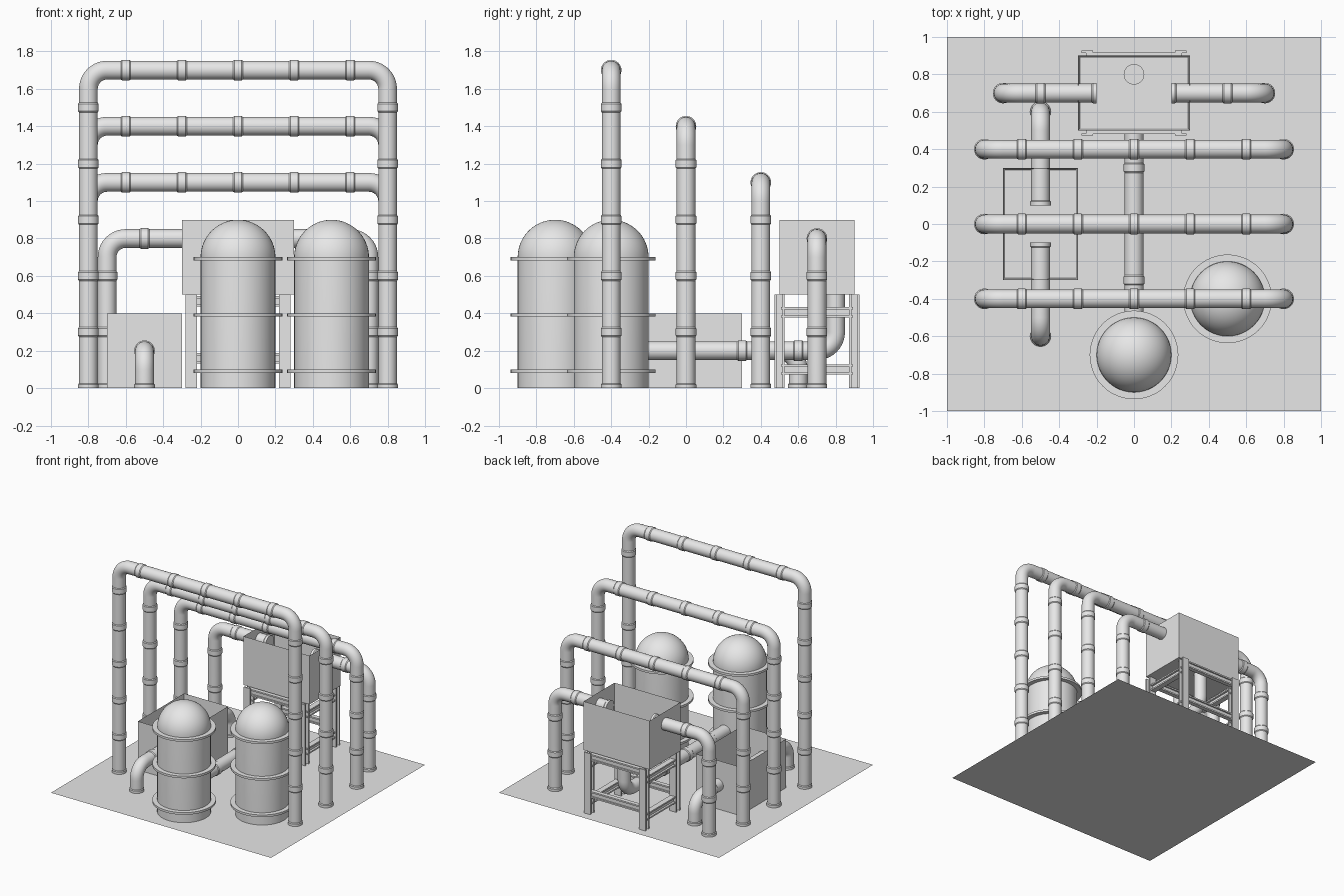
import bpy, bmesh, math
from mathutils import Vector

if "Cube" in bpy.data.objects:
    bpy.data.objects.remove(bpy.data.objects["Cube"])

grey = bpy.data.materials.new("light_grey")
grey.diffuse_color = (0.8, 0.8, 0.8, 1)
grey.use_nodes = True
grey.node_tree.nodes["Principled BSDF"].inputs["Base Color"].default_value = grey.diffuse_color
R, BEND, SIDES = 0.05, 0.1, 32


def finish(bm, name, smooth=False):
    bmesh.ops.recalc_face_normals(bm, faces=bm.faces)
    me = bpy.data.meshes.new(name)
    bm.to_mesh(me)
    bm.free()
    ob = bpy.data.objects.new(name, me)
    bpy.context.collection.objects.link(ob)
    me.materials.append(grey)
    if smooth:
        bpy.ops.object.select_all(action='DESELECT')
        ob.select_set(True)
        bpy.context.view_layer.objects.active = ob
        bpy.ops.object.shade_smooth_by_angle(angle=math.radians(35))
    return ob


def box(bm, lo, hi):
    lo, hi = Vector(lo), Vector(hi)
    vs = bmesh.ops.create_cube(bm, size=1)["verts"]
    for v in vs:
        v.co = Vector([(lo[i] + hi[i]) / 2 + v.co[i] * (hi[i] - lo[i]) for i in range(3)])


def tube(bm, stations, side, sides=SIDES):
    """Sweep circles through (centre, tangent, radius); side is normal to the path plane."""
    rings = []
    for c, t, r in stations:
        up = side.cross(t)
        rings.append([bm.verts.new(c + r * (math.cos(a) * side + math.sin(a) * up))
                      for a in (2 * math.pi * k / sides for k in range(sides))])
    for a, b in zip(rings, rings[1:]):
        for k in range(sides):
            j = (k + 1) % sides
            bm.faces.new((a[k], a[j], b[j], b[k]))
    bm.faces.new(rings[0])
    bm.faces.new(rings[-1])


def pipe(name, points, collars):
    """Pipe with rounded corners; collars are (point, axis, back, forward)."""
    pts = [Vector(p) for p in points]
    d = [(b - a).normalized() for a, b in zip(pts, pts[1:])]
    side = d[0].cross(d[1]).normalized()
    st = [(pts[0], d[0], R)]
    for i in range(1, len(pts) - 1):
        c = pts[i] - BEND * d[i - 1] + BEND * d[i]
        for k in range(11):
            a = math.pi / 2 * k / 10
            st.append((c + BEND * (math.sin(a) * d[i - 1] - math.cos(a) * d[i]),
                       math.cos(a) * d[i - 1] + math.sin(a) * d[i], R))
    st.append((pts[-1], d[-1], R))
    bm = bmesh.new()
    tube(bm, st, side)
    for p, ax, back, fwd in collars:
        p, ax = Vector(p), Vector(ax)
        prof = [(-back, R if back else 0.055), (-back * 0.75, 0.055),
                (fwd * 0.75, 0.055), (fwd, R if fwd else 0.055)]
        prof = [q for i, q in enumerate(prof) if i == 0 or q[0] > prof[i - 1][0]]
        tube(bm, [(p + s * ax, ax, r) for s, r in prof], side)
    return finish(bm, name, True)


C = 0.026
Z = (0, 0, 1)


def riser(x, y, top):
    """Collars every 0.3 up a vertical leg, half collar at the floor."""
    n = int((top - BEND - 0.03) / 0.3) + 1
    return [((x, y, 0.3 * k), Z, C if k else 0, C) for k in range(n)]


# ground plate
bm = bmesh.new()
bmesh.ops.create_grid(bm, x_segments=1, y_segments=1, size=1)
finish(bm, "base_plate")

# three full arches
for y, h, nm in ((-0.4, 1.7, "tall"), (0, 1.4, "middle"), (0.4, 1.1, "low")):
    cols = riser(-0.8, y, h) + riser(0.8, y, h)
    cols += [((0.3 * k, y, h), (1, 0, 0), C, C) for k in range(-2, 3)]
    pipe(nm + "_pipe_arch", [(-0.8, y, 0), (-0.8, y, h), (0.8, y, h), (0.8, y, 0)], cols)

# feed pipes into the raised tank and into the floor tank
for s, nm in ((-1, "left"), (1, "right")):
    pipe(nm + "_hopper_pipe", [(s * 0.7, 0.7, 0), (s * 0.7, 0.7, 0.8), (s * 0.2, 0.7, 0.8)],
         riser(s * 0.7, 0.7, 0.8) + [((s * 0.5, 0.7, 0.8), (1, 0, 0), C, C),
                                     ((s * 0.2, 0.7, 0.8), (-s, 0, 0), C, 0)])
for s, nm in ((-1, "front"), (1, "back")):
    pipe(nm + "_basin_pipe", [(-0.5, s * 0.6, 0), (-0.5, s * 0.6, 0.2), (-0.5, s * 0.1, 0.2)],
         riser(-0.5, s * 0.6, 0.2) + [((-0.5, s * 0.4, 0.2), (0, 1, 0), C, C),
                                      ((-0.5, s * 0.1, 0.2), (0, -s, 0), C, 0)])

# drain pipe from front tank up into the raised tank
pipe("drain_pipe", [(0, -0.6, 0.2), (0, 0.8, 0.2), (0, 0.8, 0.6)],
     [((0, 0.3 * k, 0.2), (0, 1, 0), C, C) for k in range(-1, 3)] + [((0, 0.8, 0.6), Z, C, 0)])


# open-topped tanks
def open_box(name, lo, hi, t=0.015):
    bm = bmesh.new()
    box(bm, lo, hi)
    bm.faces.ensure_lookup_table()
    top = max(bm.faces, key=lambda f: f.calc_center_median().z)
    bmesh.ops.inset_region(bm, faces=[top], thickness=t)
    bmesh.ops.translate(bm, verts=top.verts, vec=(0, 0, lo[2] + t - hi[2]))
    finish(bm, name)


open_box("floor_basin", (-0.7, -0.3, 0), (-0.3, 0.3, 0.4))
open_box("raised_hopper", (-0.3, 0.5, 0.5), (0.3, 0.9, 0.9))


# beam stand under the raised tank
def i_beam(bm, c, length, along, deep, w=0.06, h=0.055, t=0.012):
    """I-section along one axis, flanges stacked along the deep axis."""
    wide = 3 - along - deep
    for off, ww, hh in ((-(h - t) / 2, w, t), ((h - t) / 2, w, t), (0, t, h - 2 * t)):
        half, ctr = [0, 0, 0], list(c)
        half[along], half[deep], half[wide] = length / 2, hh / 2, ww / 2
        ctr[deep] += off
        box(bm, Vector(ctr) - Vector(half), Vector(ctr) + Vector(half))


bm = bmesh.new()
for x in (-0.25, 0.25):
    for y in (0.5, 0.9):
        i_beam(bm, (x, y, 0.25), 0.5, 2, 1)
finish(bm, "stand_legs")
bm = bmesh.new()
for z in (0.1, 0.405):
    for x in (-0.25, 0.25):
        i_beam(bm, (x, 0.7, z), 0.385, 1, 2, w=0.045)
    for y in (0.5, 0.9):
        i_beam(bm, (0, y, z + 0.06), 0.49, 0, 2, w=0.035)
finish(bm, "stand_rails")

# domed tanks with hoops
for x, y, nm in ((0, -0.7, "front"), (0.5, -0.4, "right")):
    st = [(Vector((x, y, 0)), Vector(Z), 0.2)]
    for k in range(16):
        a = math.pi / 2 * k / 16
        st.append((Vector((x, y, 0.7 + 0.2 * math.sin(a))), Vector(Z), 0.2 * math.cos(a)))
    st.append((Vector((x, y, 0.9)), Vector(Z), 0.0005))
    bm = bmesh.new()
    tube(bm, st, Vector((1, 0, 0)), 48)
    finish(bm, nm + "_domed_tank", True)
    bm = bmesh.new()
    for z in (0.1, 0.4, 0.7):
        tube(bm, [(Vector((x, y, z - dz)), Vector(Z), 0.237) for dz in (0.018, 0)],
             Vector((1, 0, 0)), 48)
    finish(bm, nm + "_tank_hoops", True)
